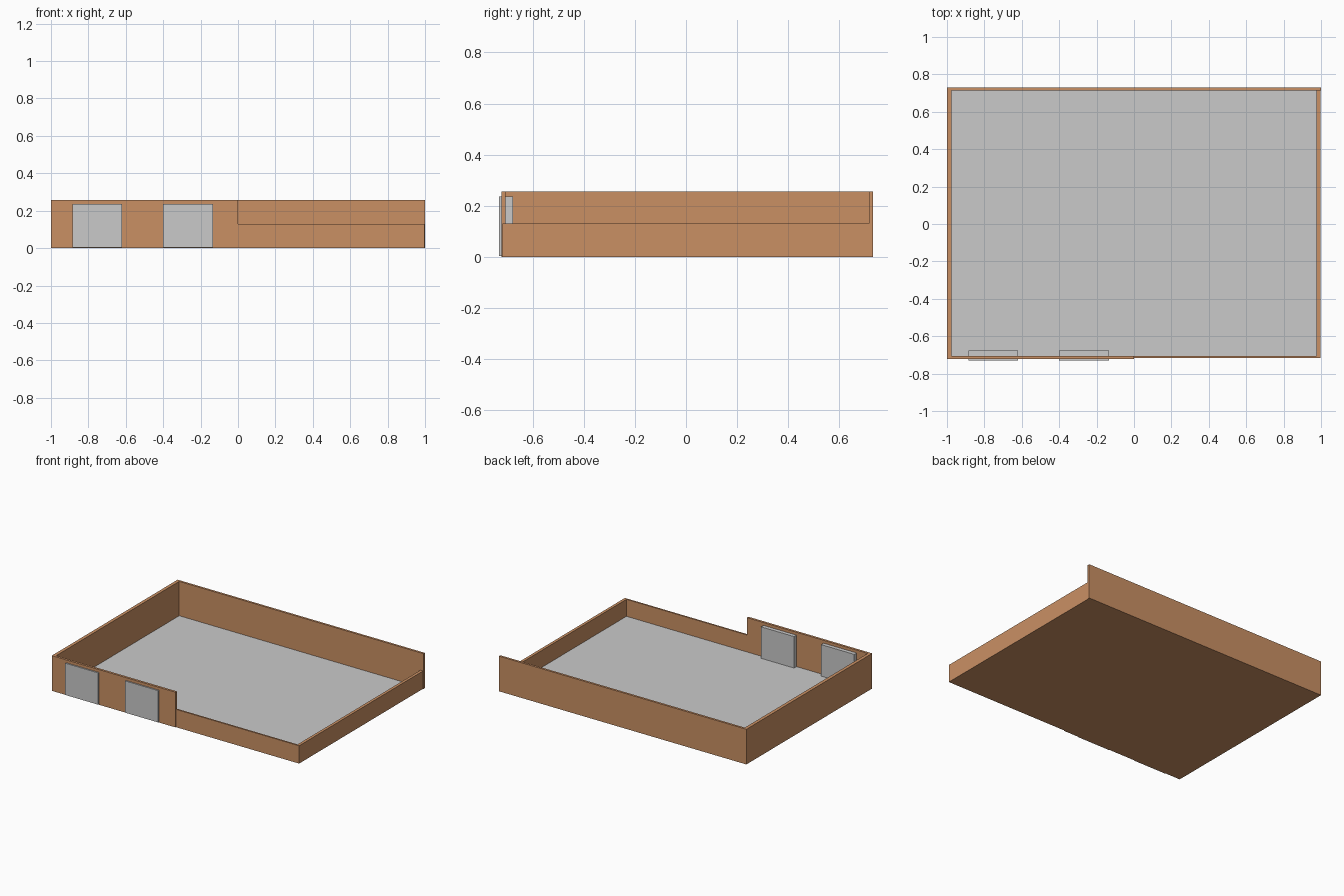
import bpy
import bmesh
from mathutils import Vector

cube = bpy.data.objects.get("Cube")
if cube:
    bpy.data.objects.remove(cube, do_unlink=True)


def make_material(name, rgb):
    mat = bpy.data.materials.new(name)
    mat.use_nodes = True
    colour = (*rgb, 1)
    mat.diffuse_color = colour
    mat.node_tree.nodes["Principled BSDF"].inputs["Base Color"].default_value = colour
    return mat


brown = make_material("clay brown", (0.59, 0.28, 0.127))
grey = make_material("light grey", (0.59, 0.59, 0.59))


def box(name, low, high, mat):
    """Axis-aligned box between two opposite corners."""
    low, high = Vector(low), Vector(high)
    bm = bmesh.new()
    bmesh.ops.create_cube(bm, size=1)
    for v in bm.verts:
        v.co = (low + high) / 2 + v.co * (high - low)
    mesh = bpy.data.meshes.new(name)
    bm.to_mesh(mesh)
    bm.free()
    mesh.materials.append(mat)
    obj = bpy.data.objects.new(name, mesh)
    bpy.context.collection.objects.link(obj)
    return obj


# Main dimensions
TALL, LOW = 0.257, 0.13
LEFT, RIGHT, RIGHT_IN, LEFT_IN = -1.0, 0.996, 0.975, -0.976
BACK, BACK_IN, FRONT, FRONT_IN = 0.731, 0.715, -0.722, -0.705
FRONT_LOW = -0.717

# Floor: brown slab with a grey top surface inside the walls
box("floor_base", (LEFT_IN, FRONT_IN, 0), (RIGHT_IN, BACK_IN, 0.003), brown)
box("floor_surface", (LEFT_IN, FRONT_IN, 0.003), (RIGHT_IN, BACK_IN, 0.006), grey)

# Tall walls on the back, one side and half of the front
box("back_wall", (LEFT, BACK_IN, 0), (1.0, BACK, TALL), brown)
box("tall_side_wall", (LEFT, FRONT, 0), (LEFT_IN, BACK_IN, TALL), brown)
box("front_tall_wall", (LEFT_IN, FRONT, 0), (0, FRONT_IN, TALL), brown)

# Half-height walls on the open corner
box("front_low_wall", (0, FRONT_LOW, 0), (RIGHT_IN, FRONT_IN, LOW), brown)
box("low_side_wall", (RIGHT_IN, FRONT_LOW, 0), (RIGHT, BACK_IN, LOW), brown)

# Two thick doors set through the tall front wall
for name, x in (("outer_door", -0.886), ("inner_door", -0.40)):
    box(name, (x, -0.731, 0.004), (x + 0.267, -0.677, 0.236), grey)
